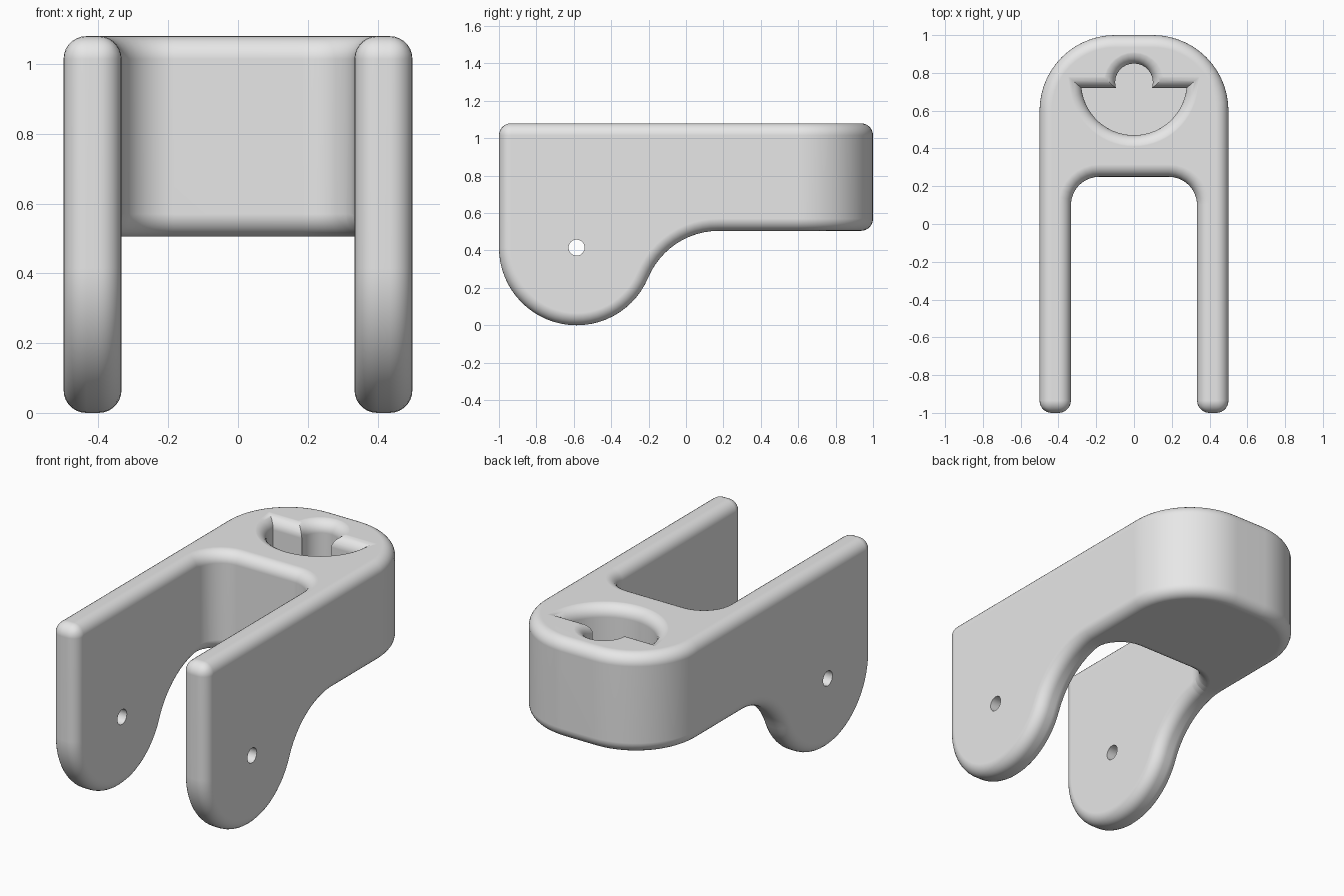
import bpy, bmesh
from math import sin, cos, pi, radians, sqrt, asin, atan2
from mathutils import Vector

cube = bpy.data.objects.get("Cube")
if cube:
    bpy.data.objects.remove(cube, do_unlink=True)

TOP, SLAB = 1.08, 0.505      # top face and underside of the rear block
ROUND = 0.065                # edge rounding
HINGE_Y, LOBE = -0.585, 0.415
FLOOR = 0.68                 # pocket floor


def arc(cx, cy, r, start, end, n):
    """Points along an arc, angles in radians."""
    return [(cx + r * cos(start + (end - start) * i / n),
             cy + r * sin(start + (end - start) * i / n)) for i in range(n + 1)]


def loft(name, rings):
    """Closed solid through matching rings, with capped ends."""
    bm = bmesh.new()
    loops = [[bm.verts.new(p) for p in ring] for ring in rings]
    n = len(loops[0])
    for a, b in zip(loops, loops[1:]):
        for i in range(n):
            j = (i + 1) % n
            bm.faces.new((a[i], a[j], b[j], b[i]))
    bm.faces.new(loops[0])
    bm.faces.new(loops[-1])
    bmesh.ops.recalc_face_normals(bm, faces=bm.faces)
    mesh = bpy.data.meshes.new(name)
    bm.to_mesh(mesh)
    bm.free()
    obj = bpy.data.objects.new(name, mesh)
    bpy.context.collection.objects.link(obj)
    return obj


def grow(outline, d):
    """Offset a counter-clockwise outline outward with mitred corners."""
    pts = [Vector(p) for p in outline]
    out = []
    for i, p in enumerate(pts):
        e1 = (p - pts[i - 1]).normalized()
        e2 = (pts[(i + 1) % len(pts)] - p).normalized()
        n1, n2 = Vector((e1.y, -e1.x)), Vector((e2.y, -e2.x))
        out.append(p + (n1 + n2) * d / (1 + n1.dot(n2)))
    return out


def flared_cutter(name, outline, floor):
    """Pocket cutter whose rim flares into a rounded lip."""
    layers = [(0, floor)]
    for i in range(9):
        a = pi / 2 * i / 8
        layers.append((ROUND * (1 - cos(a)), TOP + 0.0005 - ROUND * (1 - sin(a))))
    layers.append((ROUND, TOP + 0.1))
    return loft(name, [[(p.x, p.y, z) for p in grow(outline, d)] for d, z in layers])


def apply_modifier(obj, mod):
    bpy.ops.object.select_all(action='DESELECT')
    bpy.context.view_layer.objects.active = obj
    obj.select_set(True)
    bpy.ops.object.modifier_apply(modifier=mod.name)


def boolean(obj, tool, operation):
    mod = obj.modifiers.new("cut", 'BOOLEAN')
    mod.operation, mod.solver, mod.object = operation, 'EXACT', tool
    apply_modifier(obj, mod)
    bpy.data.objects.remove(tool, do_unlink=True)


# Side profile: hinge lobe flowing into the rear block
reach = LOBE + 0.41
cz = SLAB - 0.41
cy = HINGE_Y + sqrt(reach ** 2 - (LOBE - cz) ** 2)
tangent = atan2(cz - LOBE, cy - HINGE_Y)
profile = arc(HINGE_Y, LOBE, LOBE, -pi, tangent, 28)
profile += arc(cy, cz, 0.41, pi + tangent, pi / 2, 12)[1:]
profile += [(1.2, SLAB), (1.2, TOP), (-1, TOP)]
body = loft("clevis_body", [[(x, y, z) for y, z in profile] for x in (-0.6, 0.6)])

# Plan outline: rounded back with a fork slot
plan = [(0.5, -1.2)] + arc(0.1, 0.6, 0.4, 0, pi / 2, 14)
plan += arc(-0.1, 0.6, 0.4, pi / 2, pi, 14) + [(-0.5, -1.2), (-0.334, -1.2)]
plan += arc(-0.184, 0.1, 0.15, pi, pi / 2, 8)
plan += arc(0.184, 0.1, 0.15, pi / 2, 0, 8) + [(0.334, -1.2)]
boolean(body, loft("plan_tool", [[(x, y, z) for x, y in plan] for z in (-0.2, 1.3)]),
        'INTERSECT')

# Rounded outer edges
bevel = body.modifiers.new("rounding", 'BEVEL')
bevel.width, bevel.segments = ROUND, 7
bevel.limit_method, bevel.angle_limit = 'ANGLE', radians(40)
bevel.use_clamp_overlap = False
apply_modifier(body, bevel)

# Pocket: half disc plus a round notch
dip = asin(0.03 / 0.28)
half_disc = arc(0, 0.75, 0.28, pi + dip, 2 * pi - dip, 28)
notch = arc(0, 0.75, 0.1, 0, 2 * pi, 28)[:-1]
boolean(body, flared_cutter("half_disc_tool", half_disc, FLOOR), 'DIFFERENCE')
boolean(body, flared_cutter("notch_tool", notch, FLOOR + 0.002), 'DIFFERENCE')

# Pin holes through both fork arms
pin = arc(HINGE_Y, LOBE, 0.043, 0, 2 * pi, 24)[:-1]
boolean(body, loft("pin_tool", [[(x, y, z) for y, z in pin] for x in (-0.7, 0.7)]),
        'DIFFERENCE')

# Material and shading
grey = bpy.data.materials.new("light_grey")
grey.use_nodes = True
colour = (0.8, 0.8, 0.8, 1)
grey.diffuse_color = colour
grey.node_tree.nodes["Principled BSDF"].inputs["Base Color"].default_value = colour
body.data.materials.clear()
body.data.materials.append(grey)
for face in body.data.polygons:
    face.material_index = 0
bpy.ops.object.select_all(action='DESELECT')
body.select_set(True)
bpy.context.view_layer.objects.active = body
bpy.ops.object.shade_smooth_by_angle(angle=radians(30))
normals = body.modifiers.new("even_normals", 'WEIGHTED_NORMAL')
normals.keep_sharp = True
